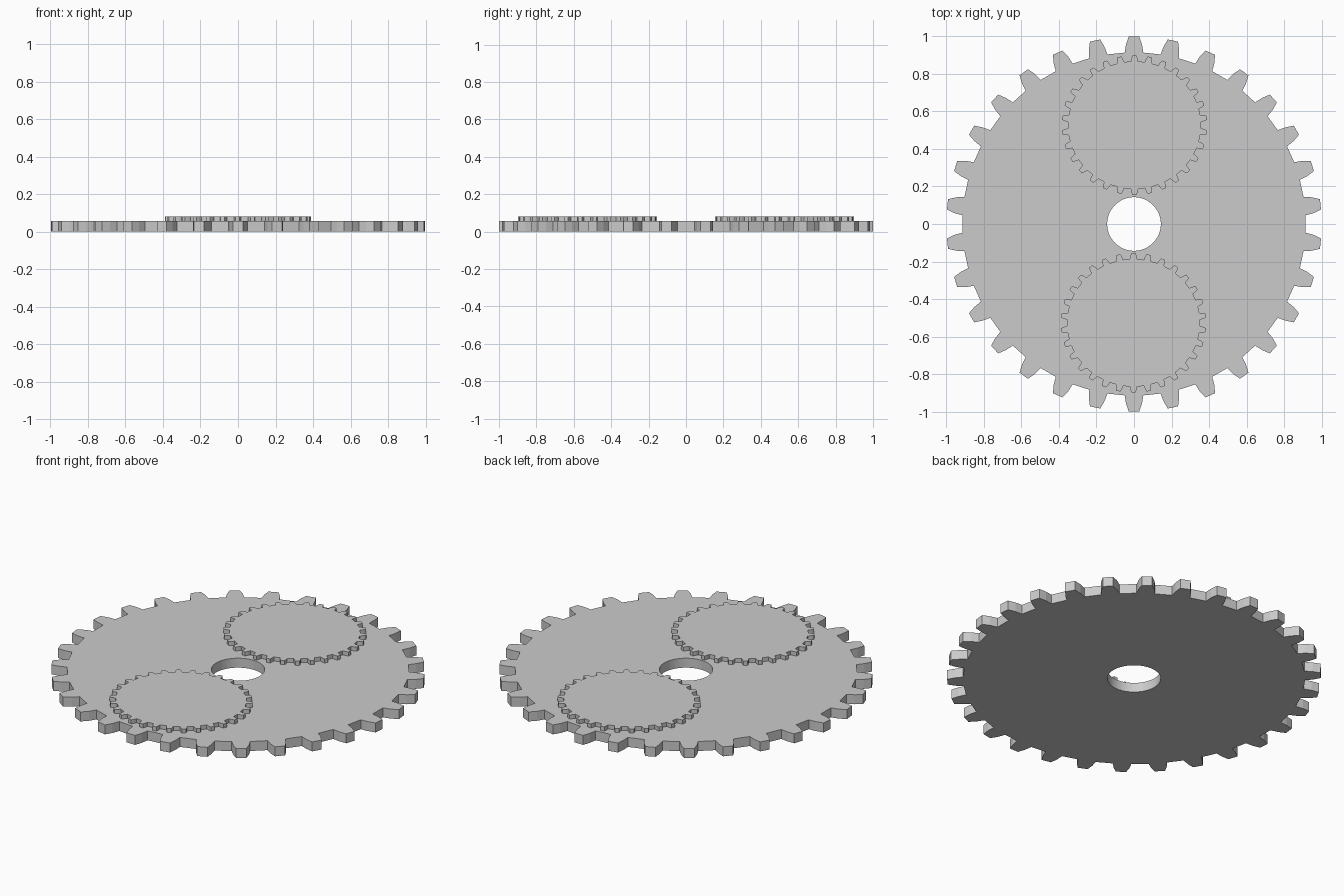
import bpy, bmesh
from math import sin, cos, radians

if "Cube" in bpy.data.objects:
    bpy.data.objects.remove(bpy.data.objects["Cube"])

TEETH = 30
# One tooth: (angle offset in degrees, radius) from root to tip and back
TOOTH = [(-3.1, 0.915), (-2.55, 0.958), (-1.6, 1.0),
         (1.6, 1.0), (2.55, 0.958), (3.1, 0.915)]


def gear(name, z0, z1, centre=(0, 0), rx=1.0, ry=1.0, bore=0.0):
    """Extruded spur gear, with an optional round bore."""
    bm = bmesh.new()
    polar = [(radians(90 + i * 360 / TEETH + a), r)
             for i in range(TEETH) for a, r in TOOTH]

    def ring(z, radius=None):
        return [bm.verts.new((centre[0] + rx * (radius or r) * cos(a),
                              centre[1] + ry * (radius or r) * sin(a), z))
                for a, r in polar]

    def bridge(a, b):
        n = len(a)
        for i in range(n):
            j = (i + 1) % n
            bm.faces.new((a[i], a[j], b[j], b[i]))

    low, high = ring(z0), ring(z1)
    bridge(low, high)
    if bore:
        low_in, high_in = ring(z0, bore), ring(z1, bore)
        bridge(high, high_in)
        bridge(high_in, low_in)
        bridge(low_in, low)
    else:
        bm.faces.new(high)
        bm.faces.new(low[::-1])
    bmesh.ops.recalc_face_normals(bm, faces=bm.faces[:])
    mesh = bpy.data.meshes.new(name)
    bm.to_mesh(mesh)
    bm.free()
    obj = bpy.data.objects.new(name, mesh)
    bpy.context.collection.objects.link(obj)
    return obj


# Large gear plate with a centre hole
gear("large_gear", 0.0, 0.056, bore=0.143)

# Two small solid gears seated on the plate, opposite each other
for name, s in (("small_gear_back", 1), ("small_gear_front", -1)):
    gear(name, 0.05, 0.08, centre=(0.0025 * s, 0.527 * s), rx=0.388, ry=0.372)
